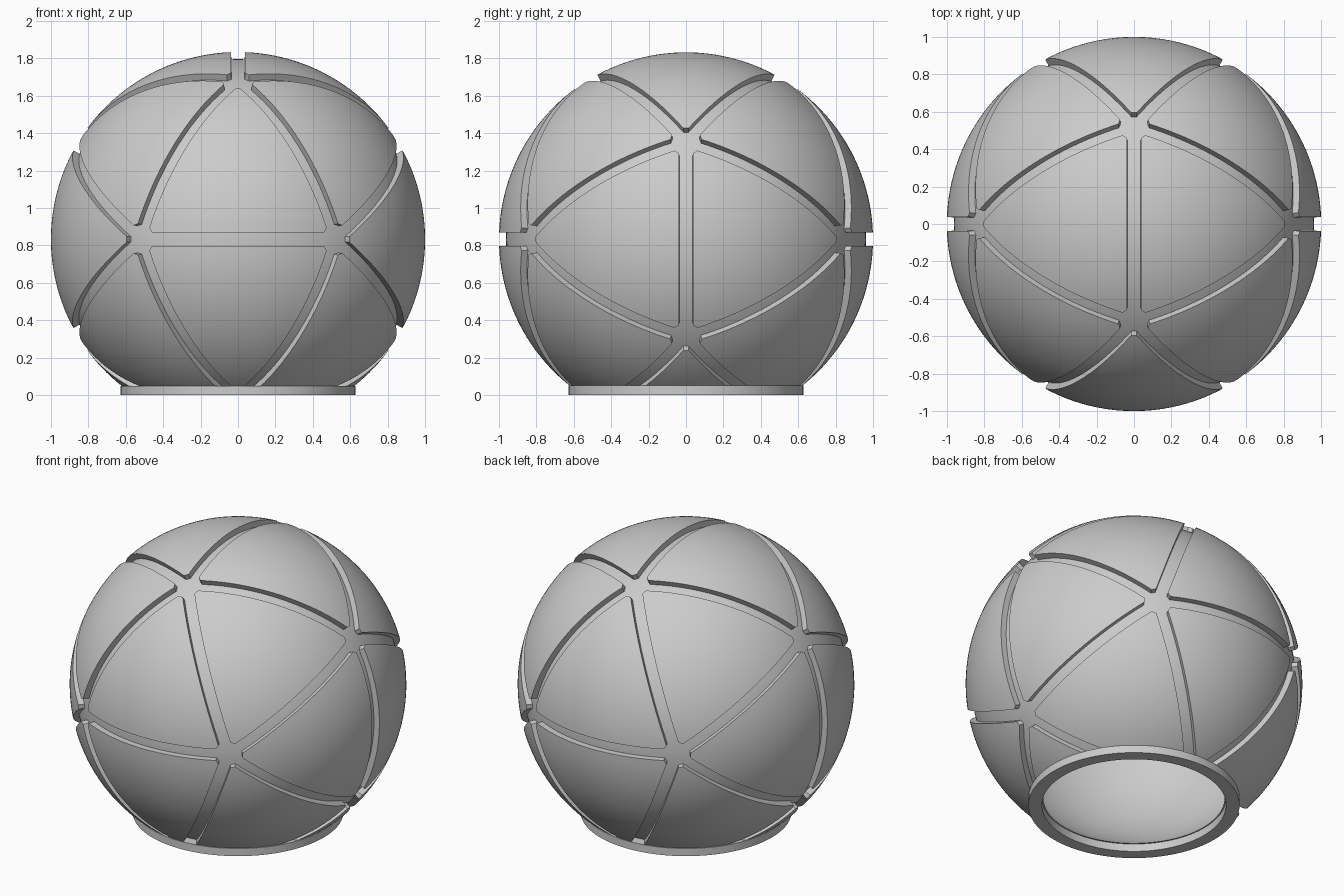
import bpy, bmesh, math
from mathutils import Vector

if "Cube" in bpy.data.objects:
    bpy.data.objects.remove(bpy.data.objects["Cube"], do_unlink=True)

CENTRE = Vector((0, 0, 0.833))
RING_TOP = 0.05
DROP = RING_TOP - CENTRE.z          # ring top relative to the ball centre
FLOOR, INNER, PANEL_BACK = 0.962, 0.95, 0.955
HALF_GROOVE, TIP_CUT = 0.037, 0.083
PHI = (1 + math.sqrt(5)) / 2

grey = bpy.data.materials.new("plain_grey")
grey.use_nodes = True
grey.diffuse_color = (0.6, 0.6, 0.6, 1)
bsdf = next(n for n in grey.node_tree.nodes if n.type == 'BSDF_PRINCIPLED')
bsdf.inputs["Base Color"].default_value = grey.diffuse_color


def finish(name, bm):
    bmesh.ops.recalc_face_normals(bm, faces=bm.faces)
    mesh = bpy.data.meshes.new(name)
    bm.to_mesh(mesh)
    bm.free()
    mesh.materials.append(grey)
    obj = bpy.data.objects.new(name, mesh)
    bpy.context.collection.objects.link(obj)
    return obj


def lathe(name, profile, closed):
    bm = bmesh.new()
    verts = [bm.verts.new((r, 0, z)) for r, z in profile]
    pairs = list(zip(verts, verts[1:]))
    if closed:
        pairs.append((verts[-1], verts[0]))
    edges = [bm.edges.new(p) for p in pairs]
    bmesh.ops.spin(bm, geom=verts + edges, axis=(0, 0, 1), cent=(0, 0, 0),
                   angle=math.tau, steps=128)
    bmesh.ops.remove_doubles(bm, verts=bm.verts, dist=1e-5)
    return finish(name, bm)


def arc(radius, steps=64):
    end = math.acos(DROP / radius)
    return [(radius * math.sin(end * i / steps),
             CENTRE.z + radius * math.cos(end * i / steps)) for i in range(steps + 1)]


def trim(bm, co, normal):
    geom = bm.verts[:] + bm.edges[:] + bm.faces[:]
    return bmesh.ops.bisect_plane(bm, geom=geom, dist=1e-6, plane_co=co,
                                  plane_no=normal, clear_inner=True)


def panel(name, corners):
    """Raised triangular shell panel with parallel grooves and clipped tips."""
    mid = sum(corners, Vector()).normalized()
    bm = bmesh.new()
    bm.faces.new([bm.verts.new(c) for c in corners])
    bmesh.ops.subdivide_edges(bm, edges=bm.edges, cuts=27, use_grid_fill=True)
    bmesh.ops.triangulate(bm, faces=bm.faces)
    for v in bm.verts:
        v.co.normalize()
    for i, a in enumerate(corners):
        side = a.cross(corners[(i + 1) % 3]).normalized()
        if side.dot(mid) < 0:
            side.negate()
        trim(bm, side * HALF_GROOVE, side)
        inward = (mid - a * mid.dot(a)).normalized()
        trim(bm, inward * TIP_CUT, inward)
    # Thickness towards the ball centre
    new = bmesh.ops.extrude_face_region(bm, geom=bm.faces[:], use_keep_orig=True)["geom"]
    for v in new:
        if isinstance(v, bmesh.types.BMVert):
            v.co *= PANEL_BACK
    # Flat cut where the panel meets the base ring
    cut = trim(bm, Vector((0, 0, DROP)), Vector((0, 0, 1)))["geom_cut"]
    if not bm.faces:
        bm.free()
        return
    rim = [e for e in cut if isinstance(e, bmesh.types.BMEdge)]
    if rim:
        bmesh.ops.holes_fill(bm, edges=rim, sides=0)
    bmesh.ops.translate(bm, verts=bm.verts, vec=CENTRE)
    parts.append(finish(name, bm))


parts = []

# Hollow ball whose outside forms the groove floors
parts.append(lathe("hollow_ball", arc(FLOOR) + arc(INNER)[::-1], False))

# Flat base ring
parts.append(lathe("base_ring", [(0.547, 0), (0.627, 0), (0.627, RING_TOP),
                                 (0.547, RING_TOP)], True))

# Twenty triangular panels, those below the ring are dropped
hull = bmesh.new()
for s in (1, -1):
    for t in (PHI, -PHI):
        for co in ((s, t, 0), (0, s, t), (t, 0, s)):
            hull.verts.new(Vector(co).normalized())
bmesh.ops.convex_hull(hull, input=hull.verts)
triangles = [[v.co.copy() for v in f.verts] for f in hull.faces]
hull.free()
for i, tri in enumerate(triangles):
    panel(f"shell_panel_{i + 1:02d}", tri)

# Smooth curves with crisp panel edges
bpy.ops.object.select_all(action='DESELECT')
for obj in parts:
    obj.select_set(True)
bpy.context.view_layer.objects.active = parts[0]
bpy.ops.object.shade_smooth_by_angle(angle=math.radians(30))
